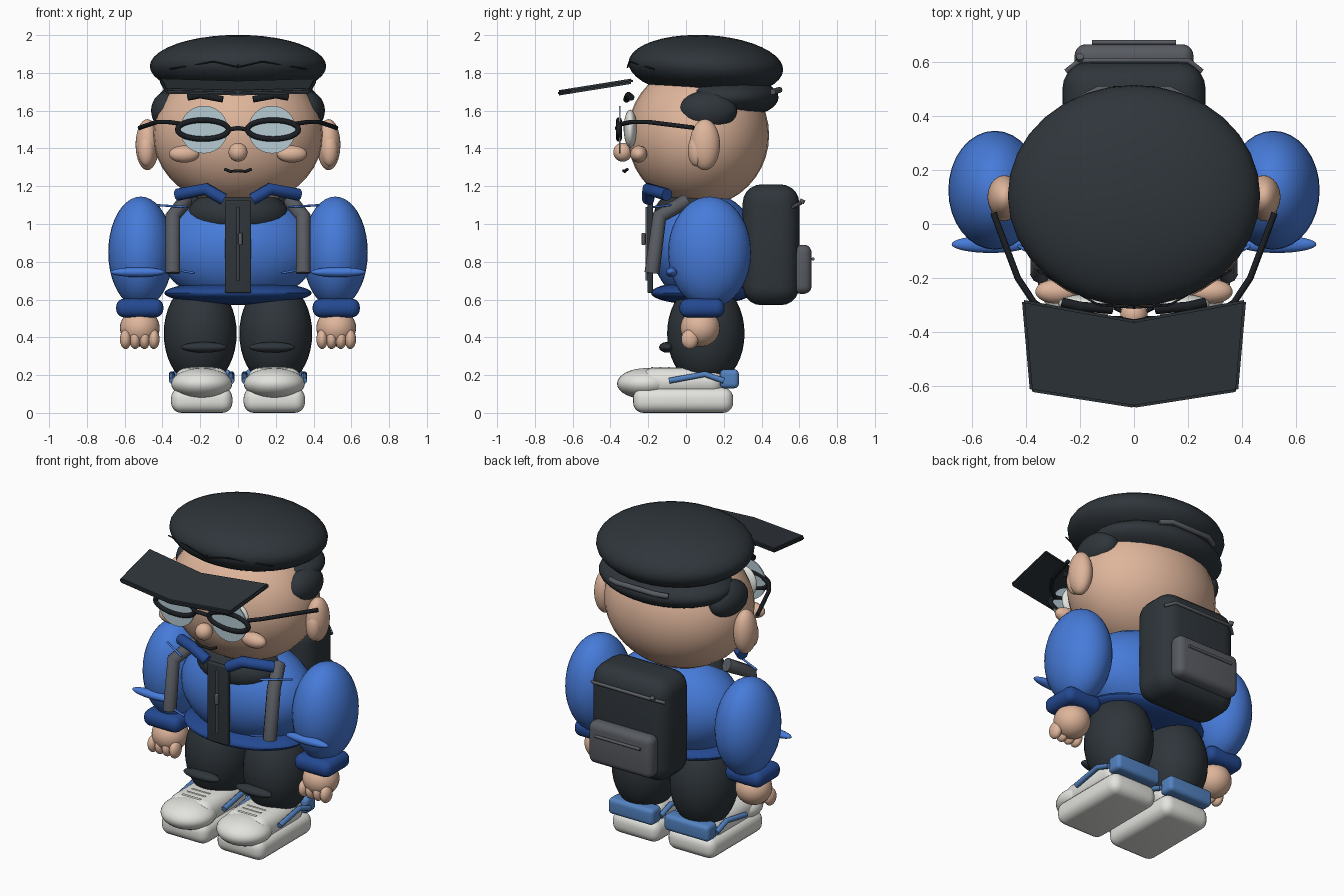
import bpy
import bmesh
from math import sin, cos, pi, radians
from mathutils import Matrix, Vector

if "Cube" in bpy.data.objects:
    bpy.data.objects.remove(bpy.data.objects["Cube"])


def material(name, r, g, b):
    mat = bpy.data.materials.new(name)
    mat.use_nodes = True
    rgb = [(c / 255) ** 2.2 for c in (r, g, b)] + [1]
    mat.diffuse_color = rgb
    mat.node_tree.nodes["Principled BSDF"].inputs["Base Color"].default_value = rgb
    return mat


skin = material("skin", 222, 180, 154)
charcoal = material("charcoal", 50, 56, 61)
black = material("black", 32, 35, 39)
blue = material("jacket blue", 72, 122, 216)
navy = material("trim blue", 40, 74, 144)
sky = material("shoe blue", 84, 130, 192)
white = material("off white", 226, 226, 221)
grey = material("strap grey", 88, 91, 97)
lens = material("lens", 180, 202, 211)


def finish(name, bm, mat, smooth=True):
    bmesh.ops.recalc_face_normals(bm, faces=bm.faces)
    mesh = bpy.data.meshes.new(name)
    bm.to_mesh(mesh)
    bm.free()
    mesh.materials.append(mat)
    obj = bpy.data.objects.new(name, mesh)
    bpy.context.collection.objects.link(obj)
    if smooth:
        bpy.ops.object.select_all(action="DESELECT")
        obj.select_set(True)
        bpy.context.view_layer.objects.active = obj
        bpy.ops.object.shade_smooth_by_angle(angle=radians(40))
    return obj


def ball(name, loc, radii, mat, tilt=0):
    """Ellipsoid, optionally tilted about the x axis."""
    bm = bmesh.new()
    bmesh.ops.create_uvsphere(bm, u_segments=32, v_segments=20, radius=1)
    turn = Matrix.Rotation(radians(tilt), 4, "X")
    bm.transform(Matrix.Translation(loc) @ turn @ Matrix.Diagonal((*radii, 1)))
    return finish(name, bm, mat)


def block(name, loc, size, bevel, mat):
    """Box with rounded edges."""
    bm = bmesh.new()
    bmesh.ops.create_cube(bm, size=1)
    bm.transform(Matrix.Translation(loc) @ Matrix.Diagonal((*size, 1)))
    bmesh.ops.bevel(bm, geom=bm.edges[:], offset=bevel, segments=5,
                    profile=0.5, affect="EDGES", clamp_overlap=True)
    return finish(name, bm, mat)


def tube(name, points, radius, mat, closed=False):
    """Round rod along a path of points."""
    curve = bpy.data.curves.new(name, "CURVE")
    curve.dimensions = "3D"
    curve.bevel_depth = radius
    curve.bevel_resolution = 3
    curve.use_fill_caps = True
    spline = curve.splines.new("POLY")
    spline.points.add(len(points) - 1)
    for p, co in zip(spline.points, points):
        p.co = (*co, 1)
    spline.use_cyclic_u = closed
    curve.materials.append(mat)
    obj = bpy.data.objects.new(name, curve)
    bpy.context.collection.objects.link(obj)
    return obj


def disc(name, loc, rx, rz, mat):
    """Thin upright plate facing forward."""
    bm = bmesh.new()
    bmesh.ops.create_cone(bm, cap_ends=True, segments=40, radius1=1, radius2=1, depth=0.008)
    bm.transform(Matrix.Translation(loc) @ Matrix.Diagonal((rx, 1, rz, 1))
                 @ Matrix.Rotation(pi / 2, 4, "X"))
    return finish(name, bm, mat)


# Head and cap
ball("head", (0, 0.065, 1.47), (0.45, 0.375, 0.38), skin)
ball("nose", (0, -0.335, 1.38), (0.05, 0.05, 0.05), skin)
ball("back_hair", (0, 0.19, 1.67), (0.42, 0.3, 0.12), charcoal)
ball("cap", (0, 0.105, 1.835), (0.467, 0.41, 0.165), charcoal, -3)
tube("mouth", [(-0.07, -0.31, 1.29), (-0.04, -0.325, 1.278), (0, -0.33, 1.282),
               (0.04, -0.325, 1.278), (0.07, -0.31, 1.29)], 0.008, black)
tube("cap_back_strap", [(-0.2, 0.46, 1.7), (-0.13, 0.495, 1.71), (0.13, 0.495, 1.71),
                        (0.2, 0.46, 1.7)], 0.016, grey)
tube("cap_seam", [(0, -0.31, 1.83), (0, -0.23, 1.94)], 0.004, black)

# Cap brim: a sloping plate with a shallow point
bm = bmesh.new()
outline = [(-0.415, -0.28), (0, -0.355), (0.415, -0.28), (0.385, -0.62), (0, -0.68), (-0.385, -0.62)]
face = bm.faces.new([bm.verts.new((x, y, 1.8 + 0.16 * (y + 0.1))) for x, y in outline])
top = bmesh.ops.extrude_face_region(bm, geom=[face])["geom"]
for v in top:
    if isinstance(v, bmesh.types.BMVert):
        v.co.z -= 0.028
bmesh.ops.bevel(bm, geom=bm.edges[:], offset=0.009, segments=2, affect="EDGES")
finish("cap_brim", bm, charcoal)

# Jacket body
ball("torso", (0, 0.1, 0.87), (0.42, 0.28, 0.3), blue)
ball("shirt", (0, 0.03, 1.05), (0.27, 0.2, 0.14), charcoal)
ball("jacket_hem", (0, 0.08, 0.635), (0.39, 0.265, 0.062), navy)
block("zip_panel", (0, -0.19, 0.88), (0.14, 0.03, 0.49), 0.008, charcoal)
tube("zip_line", [(0, -0.207, 0.7), (0, -0.207, 1.09)], 0.007, grey)
block("zip_pull", (0.012, -0.225, 0.92), (0.022, 0.02, 0.065), 0.006, grey)

# Backpack
block("backpack", (0, 0.45, 0.89), (0.53, 0.3, 0.64), 0.1, charcoal)
block("backpack_pocket", (0, 0.615, 0.76), (0.44, 0.1, 0.26), 0.042, grey)
tube("pocket_zip", [(-0.155, 0.672, 0.815), (0.155, 0.672, 0.815)], 0.009, grey)
tube("backpack_zip", [(-0.25, 0.565, 1.09), (-0.2, 0.605, 1.11), (0.2, 0.605, 1.11),
                      (0.25, 0.565, 1.09)], 0.01, grey)
tube("zip_tab", [(-0.2, 0.61, 1.11), (-0.2, 0.62, 1.13)], 0.014, grey)

# Glasses bridge
tube("glasses_bridge", [(-0.05, -0.355, 1.5), (0, -0.365, 1.508), (0.05, -0.355, 1.5)], 0.012, black)

# Everything that comes in pairs
for s, side in ((1, "left"), (-1, "right")):
    def m(x, y, z):
        return Vector((s * x, y, z))

    def name(part):
        return side + "_" + part

    # Face
    ball(name("side_hair"), m(0.365, 0.115, 1.6), (0.095, 0.155, 0.105), charcoal)
    ball(name("ear"), m(0.48, 0.1, 1.42), (0.062, 0.08, 0.135), skin)
    ball(name("inner_ear"), m(0.485, 0.055, 1.39), (0.045, 0.045, 0.085), skin)
    ball(name("cheek"), m(0.285, -0.25, 1.37), (0.08, 0.045, 0.045), skin)
    ball(name("eye"), m(0.18, -0.295, 1.505), (0.1, 0.035, 0.1), white)
    tube(name("brow"), [m(0.265, -0.29, 1.67), m(0.2, -0.305, 1.682), m(0.08, -0.315, 1.66)], 0.018, black)
    disc(name("lens"), m(0.18, -0.35, 1.5), 0.126, 0.126, lens)
    ring = [m(0.185 + 0.135 * cos(a * pi / 16), -0.355, 1.5 + 0.05 * sin(a * pi / 16)) for a in range(32)]
    tube(name("glasses_rim"), ring, 0.015, black, True)
    tube(name("glasses_arm"), [m(0.3, -0.34, 1.53), m(0.37, -0.29, 1.54), m(0.43, -0.2, 1.54),
                               m(0.52, 0.04, 1.51)], 0.012, black)
    tube(name("cap_seam"), [m(0, -0.31, 1.83), m(0.13, -0.3, 1.86), m(0.36, -0.17, 1.82)], 0.004, black)

    # Collar and shoulder strap
    tube(name("collar"), [m(0.32, -0.1, 1.155), m(0.17, -0.2, 1.185), m(0.075, -0.2, 1.13)], 0.033, navy)
    tube(name("pack_strap"), [m(0.28, 0, 1.12), m(0.345, -0.14, 1.04), m(0.345, -0.18, 0.74)], 0.04, grey)
    tube(name("shoulder_crease"), [m(0.27, -0.17, 1.09), m(0.43, -0.08, 1.1)], 0.006, blue)
    tube(name("waist_crease"), [m(0.23, -0.2, 0.74), m(0.34, -0.18, 0.76)], 0.006, blue)

    # Arm and hand
    ball(name("sleeve"), m(0.515, 0.125, 0.85), (0.172, 0.22, 0.295), blue)
    ball(name("sleeve_crease"), m(0.53, -0.075, 0.745), (0.145, 0.032, 0.026), blue)
    block(name("cuff"), m(0.52, 0.085, 0.555), (0.25, 0.24, 0.1), 0.045, navy)
    ball(name("hand"), m(0.52, 0.075, 0.45), (0.105, 0.105, 0.1), skin)
    for i in range(4):
        ball(name("finger_%d" % (i + 1)), m(0.445 + 0.05 * i, 0.02, 0.39), (0.03, 0.045, 0.052), skin)

    # Leg
    ball(name("trouser_leg"), m(0.2, 0.105, 0.42), (0.193, 0.205, 0.28), charcoal)
    ball(name("knee_crease"), m(0.18, -0.1, 0.347), (0.122, 0.042, 0.028), charcoal)

    # Shoe
    block(name("sole"), m(0.192, -0.015, 0.067), (0.325, 0.53, 0.134), 0.055, white)
    block(name("shoe_upper"), m(0.192, -0.02, 0.165), (0.29, 0.44, 0.15), 0.07, white)
    ball(name("shoe_toe"), m(0.192, -0.21, 0.155), (0.162, 0.155, 0.082), white)
    block(name("shoe_heel"), m(0.192, 0.23, 0.18), (0.31, 0.1, 0.1), 0.025, sky)
    for edge in (0.035, 0.35):
        tube(name("shoe_stripe"), [m(edge, -0.09, 0.17), m(edge, 0.1, 0.205), m(edge, 0.2, 0.17)], 0.016, sky)
    for i in range(3):
        y = -0.09 - 0.045 * i
        tube(name("lace_%d" % (i + 1)), [m(0.13, y, 0.238), m(0.255, y, 0.238)], 0.006, white)
